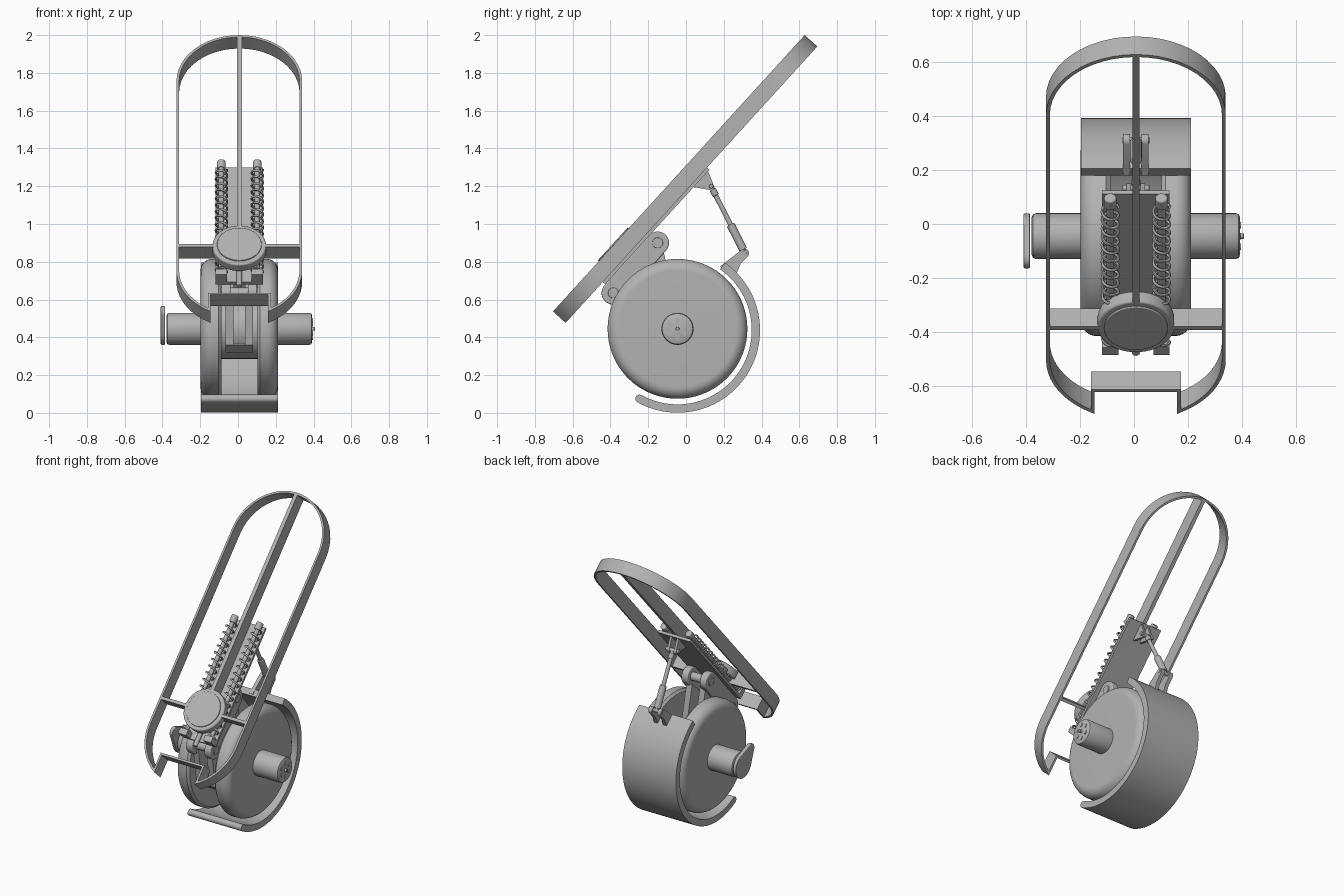
import bpy, bmesh
from math import sin, cos, pi, radians, acos
from mathutils import Vector

cube = bpy.data.objects.get("Cube")
if cube:
    bpy.data.objects.remove(cube)

grey = bpy.data.materials.new("steel grey")
grey.use_nodes = True
colour = (0.45, 0.45, 0.45, 1)
grey.diffuse_color = colour
grey.node_tree.nodes["Principled BSDF"].inputs["Base Color"].default_value = colour

# Tilted frame axes: U across, V up along the frame, W out of its face
X0 = 0.007
U = Vector((1, 0, 0))
V = Vector((0, 0.673, 0.739)).normalized()
W = U.cross(V)
MID = Vector((X0, -0.003, 1.24))
Y, Z = Vector((0, 1, 0)), Vector((0, 0, 1))
AXLE = Vector((X0, -0.045, 0.445))
BASE = Vector((X0, 0, 0))


def tilt(u, v, w):
    return MID + U * u + V * v + W * w


def finish(name, bm, bevel=0):
    bmesh.ops.recalc_face_normals(bm, faces=bm.faces)
    mesh = bpy.data.meshes.new(name)
    bm.to_mesh(mesh)
    bm.free()
    mesh.materials.append(grey)
    obj = bpy.data.objects.new(name, mesh)
    bpy.context.collection.objects.link(obj)
    if bevel:
        mod = obj.modifiers.new("Bevel", "BEVEL")
        mod.width, mod.segments, mod.limit_method = bevel, 3, "ANGLE"
        mod.angle_limit = radians(40)
    bpy.ops.object.select_all(action="DESELECT")
    obj.select_set(True)
    bpy.context.view_layer.objects.active = obj
    bpy.ops.object.shade_smooth_by_angle(angle=radians(35))
    return obj


def prism(name, pts, origin, a, b, n, d0, d1, bevel=0):
    """Extrude a flat outline drawn on axes a, b along n."""
    bm = bmesh.new()
    rings = [[bm.verts.new(origin + a * p + b * q + n * d) for p, q in pts] for d in (d0, d1)]
    for ring in rings:
        bm.faces.new(ring)
    for i in range(len(pts)):
        j = (i + 1) % len(pts)
        bm.faces.new((rings[0][i], rings[0][j], rings[1][j], rings[1][i]))
    return finish(name, bm, bevel)


def side_plate(name, pts, x0, x1, bevel=0):
    return prism(name, pts, BASE, Y, Z, U, x0, x1, bevel)


def tilted_box(name, u, v, w):
    pts = [(u[0], v[0]), (u[1], v[0]), (u[1], v[1]), (u[0], v[1])]
    return prism(name, pts, MID, U, V, W, *w)


def rod(name, p, q, r, bevel=0, sides=32):
    n = (q - p).normalized()
    a = n.orthogonal().normalized()
    return prism(name, arc(0, 0, r, 0, 360, sides)[:-1], p, a, n.cross(a), n, 0, (q - p).length, bevel)


def arc(cx, cy, r, start, end, steps):
    angles = [radians(start + (end - start) * i / steps) for i in range(steps + 1)]
    return [(cx + r * cos(t), cy + r * sin(t)) for t in angles]


def capsule(p, rp, q, rq):
    """Outline round two circles of different size."""
    d = Vector(q) - Vector(p)
    base = math_angle(d)
    lean = acos((rp - rq) / d.length) * 180 / pi
    return (arc(*p, rp, base + lean, base + 360 - lean, 18)
            + arc(*q, rq, base - lean, base + lean, 18))


def math_angle(d):
    return -d.angle_signed(Vector((1, 0))) * -180 / pi if d.length else 0


def ribbon(name, path, half, depth):
    """Closed strip following a path on the tilted frame."""
    bm = bmesh.new()
    rows = []
    for i, p in enumerate(path):
        p = Vector(p)
        d1 = (p - Vector(path[i - 1])).normalized()
        d2 = (Vector(path[(i + 1) % len(path)]) - p).normalized()
        n1, n2 = Vector((d1.y, -d1.x)), Vector((d2.y, -d2.x))
        m = (n1 + n2) / max(0.3, 1 + n1.dot(n2)) * half
        corners = ((1, -1), (1, 1), (-1, 1), (-1, -1))
        rows.append([bm.verts.new(tilt(*(p + m * s), t * depth)) for s, t in corners])
    for i, row in enumerate(rows):
        nxt = rows[(i + 1) % len(rows)]
        for k in range(4):
            bm.faces.new((row[k], row[(k + 1) % 4], nxt[(k + 1) % 4], nxt[k]))
    return finish(name, bm)


def lathe(name, profile, steps=72):
    """Spin (x, radius) points round the axle."""
    bm = bmesh.new()
    vs = [bm.verts.new(AXLE + U * x + Z * r) for x, r in profile]
    es = [bm.edges.new(pair) for pair in zip(vs, vs[1:])]
    bmesh.ops.spin(bm, geom=vs + es, cent=AXLE, axis=U, angle=2 * pi, steps=steps)
    bmesh.ops.remove_doubles(bm, verts=bm.verts, dist=0.0002)
    return finish(name, bm)


# Long looped frame with the notched lower end
R = 0.326
path = (arc(0, 0.654, R, 0, 180, 24) + arc(0, -0.695, R, 180, 240.6, 10)
        + [(-0.16, -0.865), (0.16, -0.865)] + arc(0, -0.695, R, 299.4, 360, 10))
ribbon("frame_loop", path, 0.007, 0.045)
tilted_box("frame_spine", (-0.013, 0.013), (-0.52, 0.975), (-0.045, 0.045))
tilted_box("frame_crossbar", (-0.325, 0.325), (-0.53, -0.51), (-0.045, 0.045))
tilted_box("slide_plate", (-0.125, 0.125), (-0.70, 0.12), (-0.062, -0.045))

# Round cap on the crossbar with a raised rim
cap = tilt(0, -0.515, 0)
rod("round_cap", cap - W * 0.01, cap + W * 0.045, 0.142, 0.008, 48)
rod("round_cap_lid", cap + W * 0.044, cap + W * 0.052, 0.118, 0.003, 48)
rod("cap_pin", tilt(0, -0.74, -0.03), tilt(0, -0.63, -0.03), 0.015, 0.004)

# Guide rods with coil springs
for s, side in ((-1, "right"), (1, "left")):
    u = s * 0.095
    rod(side + "_guide_rod", tilt(u, -0.68, -0.015), tilt(u, 0.12, -0.015), 0.014, 0, 20)
    rod(side + "_guide_rod_head", tilt(u, 0.085, -0.015), tilt(u, 0.135, -0.015), 0.023, 0.006, 20)
    tilted_box(side + "_rod_support", (u - 0.03, u + 0.03), (-0.70, -0.66), (-0.05, 0.015))
    curve = bpy.data.curves.new(side + "_spring", "CURVE")
    curve.dimensions, curve.bevel_depth, curve.bevel_resolution = "3D", 0.006, 1
    turns, per = 16, 16
    spline = curve.splines.new("POLY")
    spline.points.add(turns * per)
    for i, pt in enumerate(spline.points):
        t = 2 * pi * i / per
        pt.co = (*tilt(u + 0.03 * cos(t), -0.66 + 0.74 * i / (turns * per), -0.015 + 0.03 * sin(t)), 1)
    curve.materials.append(grey)
    spring = bpy.data.objects.new(side + "_spring", curve)
    bpy.context.collection.objects.link(spring)
    bpy.ops.object.select_all(action="DESELECT")
    spring.select_set(True)
    bpy.context.view_layer.objects.active = spring
    bpy.ops.object.convert(target="MESH")
    bpy.ops.object.shade_smooth_by_angle(angle=radians(60))

# Pair of rounded wheels, hub and motors on the axle
for s, side in ((-1, "right"), (1, "left")):
    rim = arc(0.145, 0.31, 0.06, 0, 90, 10)
    profile = [(0.095, 0), (0.095, 0.355), (0.11, 0.37)] + rim[::-1] + [(0.195, 0)]
    lathe(side + "_wheel", [(s * x, r) for x, r in profile])
    lathe(side + "_motor", [(s * x, r) for x, r in
          [(0.19, 0.085), (0.37, 0.085), (0.381, 0.081), (0.386, 0.07), (0.386, 0)]], 40)
rod("hub", AXLE - U * 0.1, AXLE + U * 0.1, 0.16)

# Bolts on the left motor, lever plate on the right one
for i, (p, q) in enumerate(arc(0, 0, 0.046, 30, 330, 5)):
    c = AXLE + U * 0.384 + Y * p + Z * q
    rod("motor_bolt_%d" % i, c, c + U * 0.006, 0.012, 0, 14)
rod("motor_shaft", AXLE + U * 0.38, AXLE + U * 0.4, 0.01, 0.002, 14)
side_plate("motor_lever", capsule((-0.045, 0.445), 0.085, (-0.127, 0.528), 0.037), -0.416, -0.393, 0.004)

# Curved guard behind the wheels, rounded at its lower end
cy, cz, start, end = -0.045, 0.438, -119, 55
mid, half = 0.415, 0.022
tip = Vector((cy + mid * cos(radians(start)), cz + mid * sin(radians(start))))
guard = (arc(cy, cz, mid + half, start, end, 48) + arc(cy, cz, mid - half, end, start, 48)
         + arc(*tip, half, start + 180, start + 360, 8)[::1][1:-1][::1])
guard = guard[:98] + arc(*tip, half, start - 180, start, 8)[1:-1]
side_plate("wheel_guard", guard, -0.204, 0.205)

# Link brackets and damper between guard and frame
for s in (-1, 1):
    lower = [(0.18, 0.775), (0.26, 0.72), (0.29, 0.79)] + arc(0.31, 0.845, 0.024, -30, 130, 8)
    side_plate("guard_bracket", lower, s * 0.034 - 0.013, s * 0.034 + 0.013)
    upper = [(0.04, 1.195), (0.115, 1.285)] + arc(0.133, 1.195, 0.017, 40, -120, 8)
    side_plate("frame_bracket", upper, s * 0.026 - 0.008, s * 0.026 + 0.008)
top, low = Vector((X0, 0.133, 1.2)), Vector((X0, 0.31, 0.85))
rod("damper_rod", top, low, 0.013, 0, 20)
rod("damper_body", top.lerp(low, 0.58), top.lerp(low, 0.96), 0.022, 0.004, 24)
rod("damper_collar", top.lerp(low, 0.05), top.lerp(low, 0.14), 0.018, 0.003, 20)
for p, name in ((top, "upper_pin"), (low, "lower_pin")):
    rod(name, p - U * 0.05, p + U * 0.05, 0.012, 0.002, 16)

# Swing links under the slide plate and slotted fork to the hub
link = capsule((-0.385, 0.635), 0.062, (-0.15, 0.9), 0.06)
fork = [(-0.40, 0.62), (-0.36, 0.36), (-0.31, 0.32), (-0.045, 0.36), (-0.045, 0.53), (-0.12, 0.86)]
for s in (-1, 1):
    side_plate("swing_link", link, s * 0.07 - 0.024, s * 0.07 + 0.024, 0.006)
    side_plate("fork_leg", fork, s * 0.051 - 0.021, s * 0.051 + 0.021)
for p, q in ((-0.385, 0.635), (-0.15, 0.9)):
    rod("link_pin", Vector((X0 - 0.1, p, q)), Vector((X0 + 0.1, p, q)), 0.028, 0.003, 24)
side_plate("fork_bridge", [(-0.36, 0.36), (-0.31, 0.32), (-0.28, 0.325), (-0.33, 0.37)], -0.072, 0.072)
